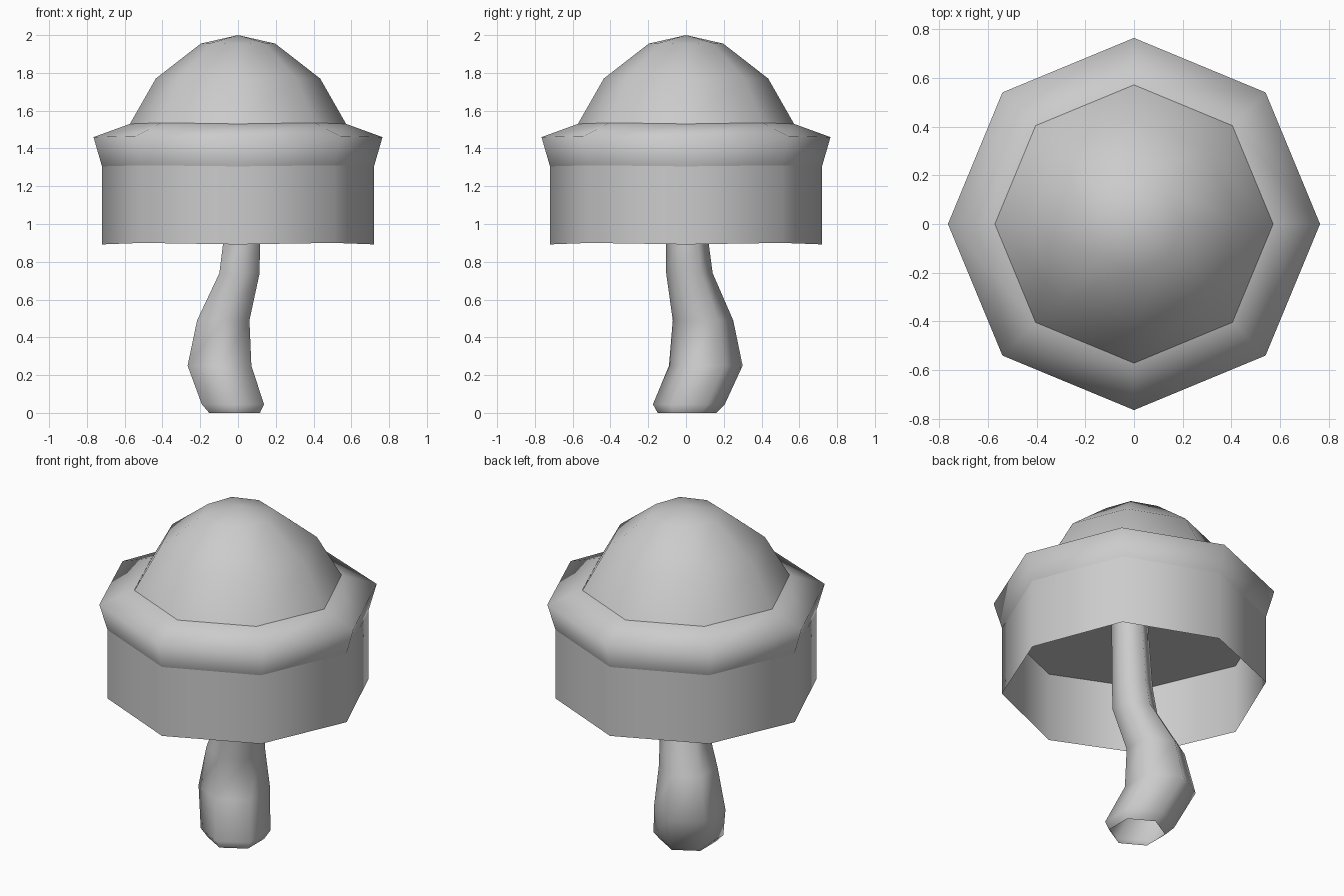
import bpy, bmesh
from math import sin, cos, pi

if "Cube" in bpy.data.objects:
    bpy.data.objects.remove(bpy.data.objects["Cube"])


def loft(name, rings, sides, phase=0.0, tip=None, base=False, wave=0.0):
    """Skin a stack of polygon rings (x, y, z, radius); optional tip point and base face."""
    bm = bmesh.new()
    loops = []
    for x, y, z, r in rings:
        loops.append([bm.verts.new((x + r * cos(phase + 2 * pi * i / sides),
                                    y + r * sin(phase + 2 * pi * i / sides),
                                    z + wave * (i % 2))) for i in range(sides)])
    for lo, hi in zip(loops, loops[1:]):
        for i in range(sides):
            j = (i + 1) % sides
            bm.faces.new((lo[i], lo[j], hi[j], hi[i]))
    if tip is not None:
        t = bm.verts.new(tip)
        top = loops[-1]
        for i in range(sides):
            bm.faces.new((top[i], top[(i + 1) % sides], t))
    smooth = list(bm.faces)
    for f in smooth:
        f.smooth = True
    if base:
        bm.faces.new(loops[0][::-1])
    mesh = bpy.data.meshes.new(name)
    bm.to_mesh(mesh)
    bm.free()
    obj = bpy.data.objects.new(name, mesh)
    bpy.context.collection.objects.link(obj)
    return obj


# Curved hexagonal stem, open at the foot
loft("stem", [(-0.018, 0.005, 0.00, 0.155),
              (-0.027, 0.015, 0.045, 0.19),
              (-0.098, 0.105, 0.25, 0.195),
              (-0.078, 0.090, 0.49, 0.16),
              (0.008, 0.018, 0.74, 0.123),
              (0.018, 0.008, 0.89, 0.113),
              (0.030, 0.000, 1.305, 0.10)], 6, phase=pi / 2)

# Hanging octagonal skirt, a single open wall
loft("skirt", [(0, 0, 0.892, 0.72), (0, 0, 1.305, 0.72)], 8, wave=0.008)

# Bulging brim, closed underneath by the cap's flat underside
loft("cap_brim", [(0, 0, 1.305, 0.72), (0, 0, 1.46, 0.765), (0, 0, 1.53, 0.572)],
     8, base=True, wave=0.006)

# Faceted dome
loft("cap_dome", [(0, 0, 1.53, 0.572), (0, 0, 1.77, 0.435), (0, 0, 1.955, 0.197)],
     8, tip=(0, 0, 2.0), wave=0.004)
